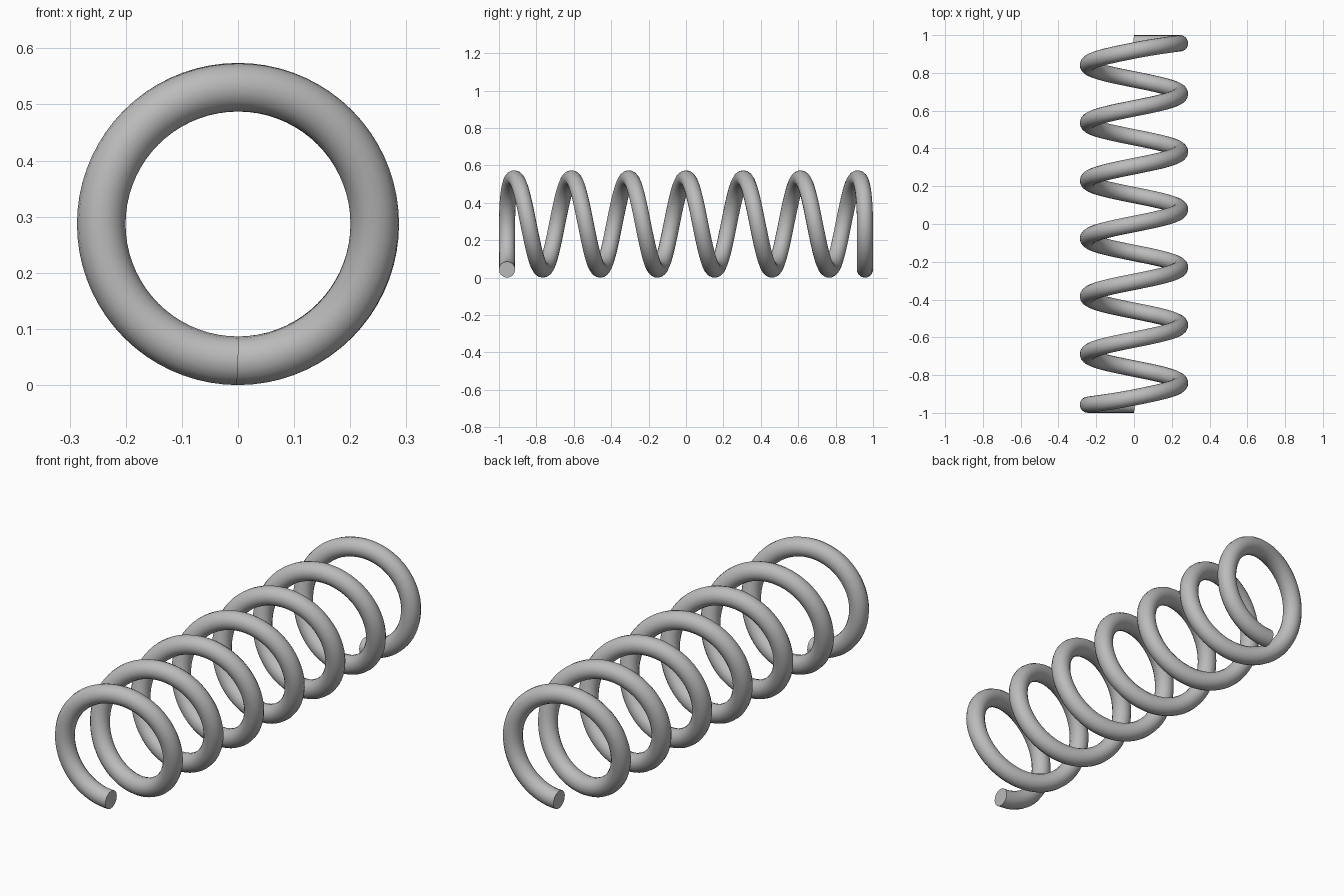
import bpy
import math

cube = bpy.data.objects.get("Cube")
if cube:
    bpy.data.objects.remove(cube, do_unlink=True)

WIRE = 0.0433          # wire radius
COIL = 0.2437          # radius of the coil centreline
TURNS = 7
STEPS = 72             # points per turn
END = 1 - WIRE         # y of the flat end coils
PITCH = 2 * END / (TURNS - 0.75)


def advance(t):
    """Turns of pitch gained: flat quarter turn, easing quarter, then steady."""
    if t < 0.25:
        return 0.0
    if t < 0.5:
        return 2 * (t - 0.25) ** 2
    return t - 0.375


def coil_point(t):
    if t <= TURNS / 2:
        y = -END + PITCH * advance(t)
    else:
        y = END - PITCH * advance(TURNS - t)
    a = 2 * math.pi * t
    return (-COIL * math.sin(a), y, COIL + WIRE - COIL * math.cos(a), 1)


# Grey steel
steel = bpy.data.materials.new("grey steel")
steel.use_nodes = True
color = (0.5, 0.5, 0.5, 1)
steel.diffuse_color = color
steel.node_tree.nodes["Principled BSDF"].inputs["Base Color"].default_value = color

# Spring wire swept along the coil, with flat cut ends
curve = bpy.data.curves.new("coil_spring", "CURVE")
curve.dimensions = "3D"
curve.bevel_depth = WIRE
curve.bevel_resolution = 6
curve.use_fill_caps = True
spline = curve.splines.new("POLY")
count = TURNS * STEPS + 1
spline.points.add(count - 1)
for i, point in enumerate(spline.points):
    point.co = coil_point(i / STEPS)
curve.materials.append(steel)

spring = bpy.data.objects.new("coil_spring", curve)
bpy.context.collection.objects.link(spring)
bpy.ops.object.select_all(action="DESELECT")
spring.select_set(True)
bpy.context.view_layer.objects.active = spring
bpy.ops.object.convert(target="MESH")
bpy.ops.object.shade_smooth_by_angle(angle=math.radians(40))
